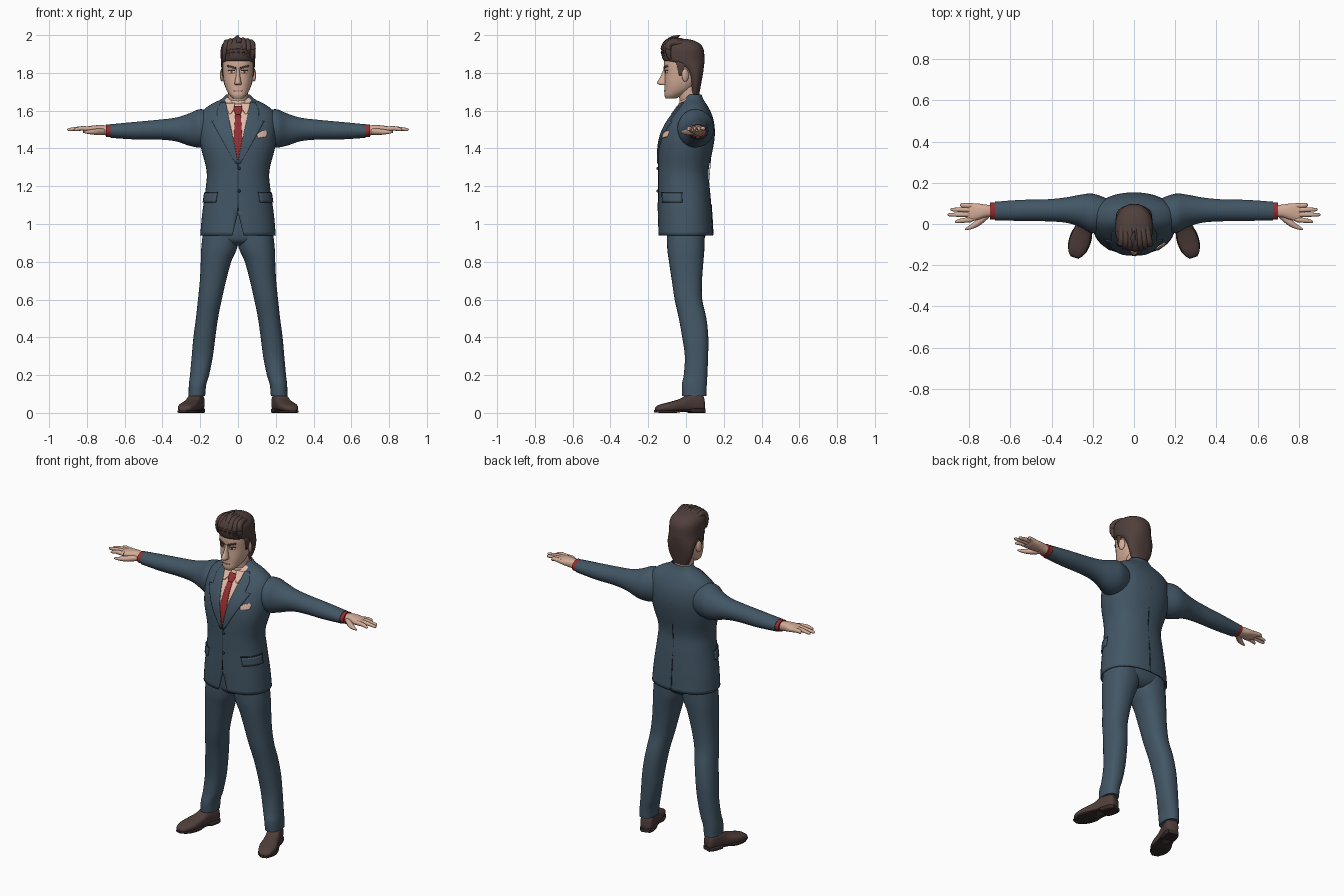
import bpy, bmesh, math
from mathutils import Vector, Matrix
from mathutils.bvhtree import BVHTree

if "Cube" in bpy.data.objects:
    bpy.data.objects.remove(bpy.data.objects["Cube"])


def material(name, *rgb):
    m = bpy.data.materials.new(name)
    m.use_nodes = True
    m.diffuse_color = (*rgb, 1)
    m.node_tree.nodes["Principled BSDF"].inputs["Base Color"].default_value = (*rgb, 1)
    return m


SUIT = material("slate blue suit", .055, .093, .13)
SEAM = material("dark seam", .02, .035, .05)
SKIN = material("skin", .65, .41, .31)
LIP = material("lip", .38, .2, .15)
SHIRT = material("pale peach shirt", .76, .5, .39)
RED = material("red cloth", .3, .027, .03)
HAIR = material("brown hair", .08, .05, .044)
SHOE = material("brown leather", .078, .048, .042)
SOLE = material("dark sole", .035, .024, .022)


def finish(name, bm, mats, mirror=False, thick=0, normals=True, angle=50):
    if normals:
        bmesh.ops.recalc_face_normals(bm, faces=bm.faces)
    mesh = bpy.data.meshes.new(name)
    bm.to_mesh(mesh)
    bm.free()
    for m in mats:
        mesh.materials.append(m)
    ob = bpy.data.objects.new(name, mesh)
    bpy.context.collection.objects.link(ob)
    bpy.ops.object.select_all(action='DESELECT')
    ob.select_set(True)
    bpy.context.view_layer.objects.active = ob
    bpy.ops.object.shade_smooth_by_angle(angle=math.radians(angle))
    if thick:
        s = ob.modifiers.new("thickness", 'SOLIDIFY')
        s.thickness, s.offset = thick, -1
    if mirror:
        ob.modifiers.new("mirror", 'MIRROR')
    return ob


def smooth(rows, steps):
    """Catmull-Rom interpolation of rows of numbers."""
    out = []
    for i in range(len(rows) - 1):
        p = [rows[max(0, min(len(rows) - 1, i + k))] for k in (-1, 0, 1, 2)]
        for s in range(steps):
            t = s / steps
            out.append([b + .5 * t * (c - a + t * (2*a - 5*b + 4*c - d + t * (3*(b - c) + d - a)))
                        for a, b, c, d in zip(*p)])
    return out + [list(rows[-1])]


def skin_rings(rings, cap=True):
    bm = bmesh.new()
    loops = [[bm.verts.new(p) for p in ring] for ring in rings]
    n = len(loops[0])
    for lo, hi in zip(loops, loops[1:]):
        for i in range(n):
            j = (i + 1) % n
            bm.faces.new((lo[i], lo[j], hi[j], hi[i]))
    if cap:
        bm.faces.new(loops[0])
        bm.faces.new(loops[-1])
    return bm


def loft(rows, axis='z', power=2.0, n=32, steps=4, cap=True):
    """Each row is a position along the axis and the box of its rounded section."""
    rings = []
    for pos, a0, a1, b0, b1 in smooth(rows, steps):
        ring = []
        for i in range(n):
            c, s = math.cos(math.tau * i / n), math.sin(math.tau * i / n)
            a = (a0 + a1) / 2 + (a1 - a0) / 2 * math.copysign(abs(c) ** (2 / power), c)
            b = (b0 + b1) / 2 + (b1 - b0) / 2 * math.copysign(abs(s) ** (2 / power), s)
            ring.append({'x': (pos, a, b), 'y': (a, pos, b), 'z': (a, b, pos)}[axis])
        rings.append(ring)
    return skin_rings(rings, cap)


def even(rows):
    """Rows of a part that is symmetric in x: position, half width, low, high."""
    return [(p, -w, w, lo, hi) for p, w, lo, hi in rows]


def tube(points, radii, n=12, steps=4, cap=True):
    path = smooth([(*p, r) for p, r in zip(points, radii)], steps)
    rings = []
    for i, (x, y, z, r) in enumerate(path):
        tangent = Vector(path[min(i + 1, len(path) - 1)][:3]) - Vector(path[max(i - 1, 0)][:3])
        q = tangent.to_track_quat('Z', 'Y')
        rings.append([Vector((x, y, z)) + q @ Vector((r * math.cos(math.tau * k / n),
                      r * math.sin(math.tau * k / n), 0)) for k in range(n)])
    return skin_rings(rings, cap)


def tree(ob):
    return BVHTree.FromPolygons([v.co for v in ob.data.vertices],
                                [p.vertices for p in ob.data.polygons])


def patch(name, mat, rows, target, lift=.004, slant=0, around=False, mirror=False, cols=8):
    """Thin plate laid on a surface; rows are height, first and last x (or degrees)."""
    bm, grid = bmesh.new(), []
    fine = [[a + (b - a) * k / 4 for a, b in zip(lo, hi)]
            for lo, hi in zip(rows, rows[1:]) for k in range(4)] + [rows[-1]]
    for z, u0, u1 in fine:
        line = []
        for k in range(cols + 1):
            u = u0 + (u1 - u0) * k / cols
            h = z + slant * (u - u0)
            if around:
                a = math.radians(u)
                d = Vector((-math.sin(a), math.cos(a), 0))
                start = Vector((0, 0, h)) - d
            else:
                d, start = Vector((0, 1, 0)), Vector((u, -1, h))
            hit = target.ray_cast(start, d)[0] or start + d
            line.append(bm.verts.new(hit - d * lift))
        grid.append(line)
    for lo, hi in zip(grid, grid[1:]):
        for k in range(cols):
            bm.faces.new((lo[k], lo[k + 1], hi[k + 1], hi[k]))
    return finish(name, bm, [mat], mirror, thick=lift + .002, normals=False)


# Jacket body with shirt opening and parted hem
bm = loft(even([(.94, .2, -.147, .143), (1.05, .19, -.148, .137), (1.18, .172, -.147, .127),
                (1.28, .166, -.147, .119), (1.4, .195, -.146, .143), (1.48, .204, -.13, .153),
                (1.55, .203, -.095, .146), (1.6, .185, -.057, .128), (1.635, .14, -.032, .108),
                (1.66, .09, -.015, .092), (1.685, .062, 0, .083)]), power=2.25, n=48, cap=False)
APEX, SLOPE, PART = 1.335, .214, 1.06


def cut(height, slope, low, high):
    for side in (-1, 1):
        faces = [f for f in bm.faces if f.calc_center_median().y < 0
                 and low < f.calc_center_median().z < high]
        geom = faces + list({e for f in faces for e in f.edges}) + list({v for f in faces for v in f.verts})
        bmesh.ops.bisect_plane(bm, geom=geom, plane_co=(0, 0, height), plane_no=(side, 0, -slope))


cut(APEX, SLOPE, 1.3, 2)
cut(PART, -.25, 0, 1.1)
gone = []
for f in bm.faces:
    c = f.calc_center_median()
    if c.y < 0 and abs(c.x) < SLOPE * (c.z - APEX):
        f.material_index = 1
    if c.y < 0 and abs(c.x) < .25 * (PART - c.z):
        gone.append(f)
bmesh.ops.delete(bm, geom=gone, context='FACES')
jacket = finish("jacket", bm, [SUIT, SHIRT], thick=.008)
cloth = tree(jacket)

# Jacket details
patch("lapel", SUIT, [(1.32, 0, .012), (1.42, .018, .07), (1.5, .035, .115), (1.545, .045, .14),
                      (1.55, .046, .108), (1.6, .057, .112), (1.645, .064, .09)], cloth, .007, mirror=True)
patch("front_edge", SEAM, [(1.07, -.002, .002), (1.32, -.002, .002)], cloth, .002)
patch("pocket_flap", SUIT, [(1.115, 43, 84), (1.165, 41, 83)], cloth, .007, around=True, mirror=True)
patch("pocket_seam", SEAM, [(1.165, 40, 84), (1.17, 40, 84)], cloth, .005, around=True, mirror=True)
patch("back_seam", SEAM, [(1.1, 179.5, 180.5), (1.6, 179.5, 180.5)], cloth, .001, around=True)
patch("back_vent", SEAM, [(.942, 178, 181), (1.1, 179, 181)], cloth, .003, around=True)
patch("pocket_square", SHIRT, [(1.455, .105, .15), (1.475, .102, .156), (1.492, .125, .15)],
      cloth, .007, slant=.15)
for z in (1.295, 1.175):
    bm = bmesh.new()
    bmesh.ops.create_uvsphere(bm, u_segments=12, v_segments=8, radius=.008,
                              matrix=Matrix.Translation((.006, -.149, z)))
    finish("button", bm, [SEAM])

# Tie and shirt collar
patch("tie", RED, [(1.337, -.001, .001), (1.4, -.013, .013), (1.45, -.023, .023),
                   (1.585, -.014, .014)], cloth, .005)
patch("tie_knot", RED, [(1.583, -.013, .013), (1.6, -.02, .02), (1.625, -.021, .021)], cloth, .009)
patch("collar_wing", SHIRT, [(1.585, .038, .05), (1.61, .022, .058), (1.64, .016, .064)],
      cloth, .008, mirror=True)
finish("shirt_collar", tube([(0, .036, 1.61), (0, .024, 1.665)], [.064, .06], n=32, cap=False),
       [SHIRT], thick=.004)

# Sleeves and cuffs
finish("sleeve", loft([(.12, -.02, .12, 1.42, 1.595), (.2, -.045, .147, 1.405, 1.608),
                       (.26, -.015, .142, 1.415, 1.585), (.33, .006, .129, 1.438, 1.563),
                       (.42, .013, .12, 1.447, 1.552), (.55, .015, .117, 1.448, 1.54),
                       (.675, .018, .108, 1.456, 1.528)], 'x'), [SUIT], True)
finish("cuff", loft([(.66, .021, .105, 1.459, 1.525), (.698, .021, .105, 1.461, 1.527)], 'x'), [RED], True)

# Hands
finish("palm", loft([(.68, .035, .092, 1.467, 1.518), (.72, .032, .094, 1.472, 1.524),
                     (.76, .02, .1, 1.478, 1.522), (.8, .012, .1, 1.486, 1.516),
                     (.815, .02, .095, 1.492, 1.51)], 'x', 2.4), [SKIN], True)
for label, root, tip, reach in (("index", .022, .012, .868), ("middle", .046, .045, .902),
                                ("ring", .068, .07, .89), ("little", .088, .094, .845)):
    finish(label + "_finger", tube([(.785, root, 1.503), (.83, (root + tip) / 2, 1.506),
                                    (reach - .008, tip, 1.5), (reach, tip, 1.499)],
                                   [.013, .0115, .008, .003]), [SKIN], True)
finish("thumb", tube([(.715, .045, 1.49), (.755, .008, 1.488), (.79, -.014, 1.487), (.82, -.026, 1.487)],
                     [.018, .016, .011, .004]), [SKIN], True)

# Trousers
finish("trouser_leg", loft([(.09, .174, .262, -.02, .108), (.15, .168, .26, -.022, .11),
                            (.2, .153, .254, -.012, .113), (.3, .133, .245, -.006, .117),
                            (.4, .12, .236, -.02, .118), (.5, .106, .223, -.038, .108),
                            (.6, .086, .212, -.06, .086), (.7, .063, .202, -.075, .085),
                            (.8, .036, .197, -.09, .092), (.88, .003, .194, -.1, .098),
                            (1.0, -.01, .18, -.1, .1)], power=2.3), [SUIT], True)
finish("trouser_seat", loft(even([(.885, .06, -.05, .06), (.91, .14, -.09, .092), (.96, .18, -.1, .105),
                                  (1.08, .16, -.1, .1)]), power=2.3), [SUIT])

# Shoes, turned outwards
turn = Matrix.Translation((.22, .05, 0)) @ Matrix.Rotation(math.radians(18), 4, 'Z')
uppers = even([(.045, .025, .012, .07), (.03, .036, .006, .1), (-.03, .039, .006, .105),
               (-.08, .043, .006, .076), (-.14, .05, .006, .058), (-.19, .042, .006, .046),
               (-.215, .028, .008, .034), (-.222, .012, .012, .024)])
soles = even([(.047, .03, 0, .024), (.02, .041, 0, .024), (-.03, .042, 0, .022), (-.04, .042, .008, .02),
              (-.08, .045, .006, .016), (-.12, .053, 0, .014), (-.18, .048, 0, .014), (-.224, .02, .002, .015)])
for name, rows, power, mat in (("shoe_upper", uppers, 2.7, SHOE), ("shoe_sole", soles, 6, SOLE)):
    bm = loft(rows, 'y', power, n=24)
    bm.transform(turn)
    finish(name, bm, [mat], True)

# Head, neck, nose and ears
finish("neck", tube([(0, .04, 1.58), (0, .02, 1.66), (0, .005, 1.76)], [.06, .054, .054], n=24), [SKIN])
head = finish("head", loft(even([(1.664, .026, -.107, -.055), (1.682, .044, -.114, -.02),
                                 (1.71, .061, -.113, .03), (1.75, .074, -.113, .06),
                                 (1.8, .08, -.112, .075), (1.85, .082, -.117, .082),
                                 (1.9, .078, -.108, .083), (1.95, .055, -.07, .06)]), power=2.3), [SKIN])
finish("nose", loft(even([(1.822, .009, -.118, -.09), (1.785, .011, -.133, -.09),
                          (1.748, .018, -.153, -.09), (1.737, .016, -.14, -.09)]), n=16), [SKIN])
bm = bmesh.new()
bmesh.ops.create_uvsphere(bm, u_segments=16, v_segments=10, radius=1,
                          matrix=Matrix.Translation((.085, -.004, 1.788))
                          @ Matrix.Rotation(.35, 4, 'Z') @ Matrix.Diagonal((.009, .02, .034, 1)))
finish("ear", bm, [SKIN], True)

# Painted face features
face = tree(head)
patch("eye", SHIRT, [(1.797, .022, .046), (1.81, .018, .052)], face, .002, mirror=True)
patch("iris", HAIR, [(1.797, .03, .04), (1.81, .03, .04)], face, .003, mirror=True)
patch("upper_lid", HAIR, [(1.81, .016, .054), (1.814, .016, .054)], face, .003, mirror=True)
patch("eyebrow", HAIR, [(1.819, .011, .06), (1.829, .012, .056)], face, .006, slant=.28, mirror=True)
patch("mouth", LIP, [(1.701, -.014, .014), (1.707, -.026, .026)], face, .003)

# Swept-back hair
finish("hair", loft(even([(1.685, .048, .02, .07), (1.74, .073, .022, .08), (1.79, .084, .004, .089),
                          (1.825, .088, -.03, .094), (1.85, .09, -.085, .097), (1.87, .091, -.122, .098),
                          (1.92, .092, -.131, .094), (1.95, .083, -.126, .078), (1.97, .062, -.105, .045),
                          (1.98, .03, -.075, .005)]), power=2.2), [HAIR])
patch("sideburn", HAIR, [(1.785, 66, 76), (1.86, 58, 90)], face, .006, around=True, mirror=True)
for i in range(7):
    x = -.066 + .022 * i
    d = 2.6 * x * x
    finish("hair_lock", tube([(x * 1.1, -.11 + 6 * x * x, 1.872), (x * 1.12 + .004, -.12 + 6 * x * x, 1.925 - d),
                              (x + .006, -.085, 1.968 - d), (x * .9, -.01, 1.964 - d),
                              (x * .75, .055, 1.93 - d)], [.008, .016, .018, .015, .004]), [HAIR])
finish("hair_tip", tube([(.006, -.11, 1.95), (-.004, -.07, 1.982), (.002, -.03, 1.999)],
                        [.018, .014, .001]), [HAIR])
